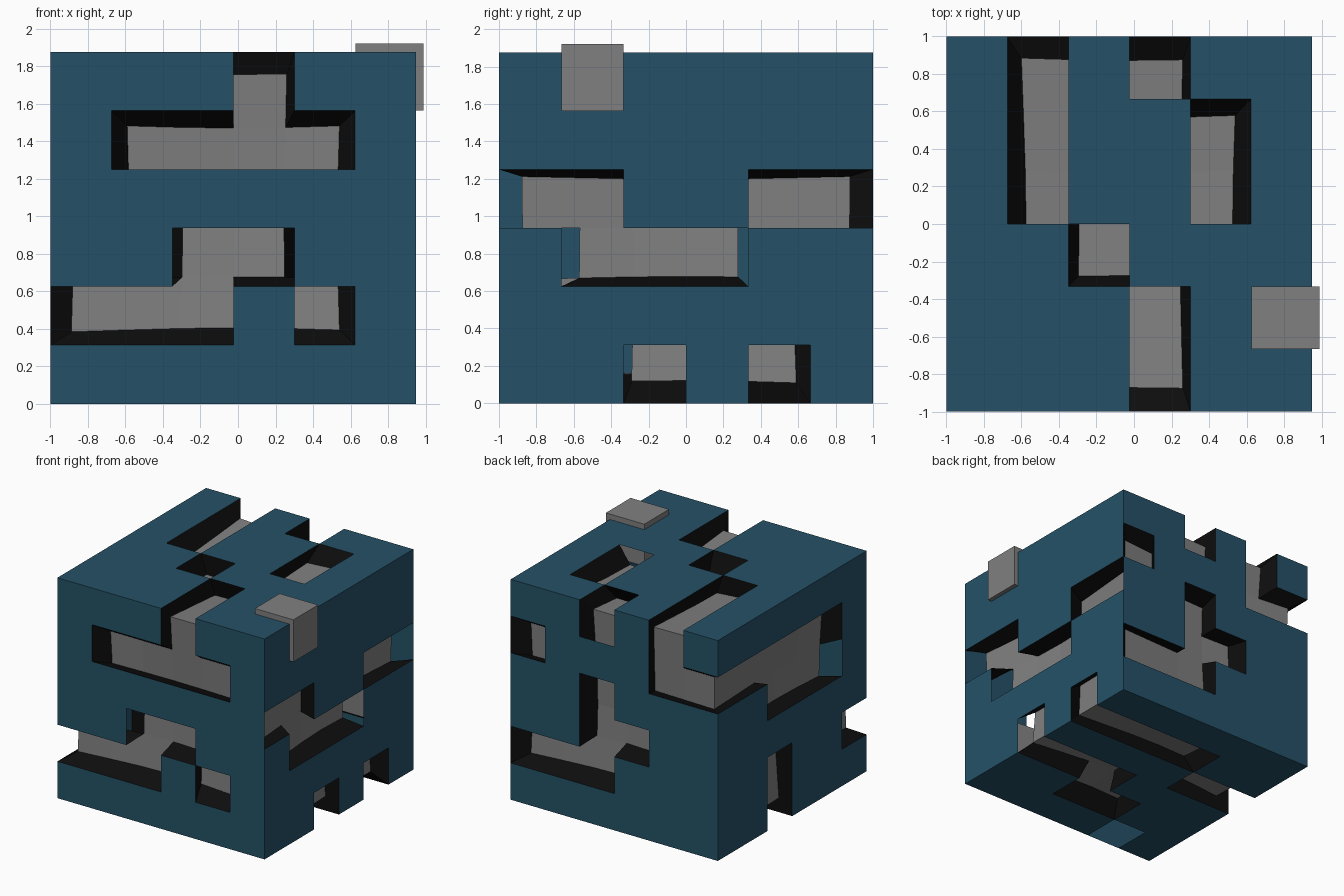
import bpy, bmesh
from mathutils import Vector

if "Cube" in bpy.data.objects:
    bpy.data.objects.remove(bpy.data.objects["Cube"])

STEP = Vector((0.325, 1 / 3, 0.3125))      # size of one of the 6 x 6 x 6 cells
ORIGIN = Vector((-1, -1, 0))
CENTRE = Vector((-0.025, 0, 0.9375))
DEPTH = 0.175                              # how far the track sinks to the centre


def material(name, rgb):
    m = bpy.data.materials.new(name)
    m.diffuse_color = (*rgb, 1)
    m.use_nodes = True
    m.node_tree.nodes["Principled BSDF"].inputs["Base Color"].default_value = m.diffuse_color
    return m


BLUE = material("deep_blue", (0.018, 0.083, 0.135))
GREY = material("mid_grey", (0.216, 0.216, 0.216))
BLACK = material("near_black", (0.004, 0.004, 0.004))

# Track cells of each face, rows from the lowest to the highest ('#' = track)
# side: (fixed axis, lattice level, row axis, column axis)
TRACK = {
    (1, 0, 2, 0): "...... ###.#. ..##.. ...... .####. ...#..",   # front
    (1, 6, 2, 0): "...... ...### ..##.. ...#.. ##...# .#.#..",   # back
    (0, 6, 2, 1): "..#.#. ...... .###.. ##..## ...... ......",   # right
    (0, 0, 2, 1): "...#.. #..#.. ...... .###.. .##### ......",   # left
    (2, 6, 1, 0): "...#.. ...#.. ..#... .#..#. .#..#. .#.#..",   # top
    (2, 0, 1, 0): ".o.... ..##.. ...### ##.... ..#### ......",   # bottom
}

# Midpoints of track borders left open into the hollow inside
OPEN = {(2, 0, 2.5), (4, 0, 2.5), (6, 1, 2.5), (6, 4, 2.5), (6, 2, 0.5),
        (6, 0, 3.5), (6, 6, 3.5), (0, 1, 3.5), (4, 1.5, 0), (4.5, 3, 6)}


def outer(p):
    return ORIGIN + Vector(p) * STEP


def inner(p):
    v = outer(p) - CENTRE
    return CENTRE + v - v.normalized() * DEPTH


def make(name, quads, mat):
    bm = bmesh.new()
    for q in quads:
        bm.faces.new([bm.verts.new(c) for c in q])
    bmesh.ops.remove_doubles(bm, verts=bm.verts, dist=1e-4)
    me = bpy.data.meshes.new(name)
    bm.to_mesh(me)
    bm.free()
    me.materials.append(mat)
    ob = bpy.data.objects.new(name, me)
    bpy.context.collection.objects.link(ob)


# Sort the surface cells into shell and track
shell, floor, edges = [], [], {}
for (axis, level, row_axis, col_axis), rows in TRACK.items():
    for r, row in enumerate(rows.split()):
        for c, mark in enumerate(row):
            quad = []
            for dr, dc in ((0, 0), (0, 1), (1, 1), (1, 0)):
                p = [0, 0, 0]
                p[axis], p[row_axis], p[col_axis] = level, r + dr, c + dc
                quad.append(tuple(p))
            # wind the cell so that it faces outwards
            a, b, d = (outer(quad[i]) for i in (0, 1, 3))
            if (b - a).cross(d - a)[axis] * (level - 3) < 0:
                quad.reverse()
            if mark == ".":
                shell.append([outer(p) for p in quad])
            elif mark == "#":
                floor.append([inner(p) for p in quad])
                for p, q in zip(quad, quad[1:] + quad[:1]):
                    edges.setdefault(frozenset((p, q)), []).append((p, q))

# Walls run from the shell down to the track along its border
walls = []
for used in edges.values():
    p, q = used[0]
    mid = tuple((s + t) / 2 for s, t in zip(p, q))
    if len(used) == 1 and mid not in OPEN:
        walls.append([outer(p), outer(q), inner(q), inner(p)])

make("outer_shell", shell, BLUE)
make("track_floor", floor, GREY)
make("track_walls", walls, BLACK)

# Raised block on the upper right corner edge
bpy.ops.mesh.primitive_cube_add(size=1, location=(0.807, -0.5, 1.742))
block = bpy.context.object
block.name = "corner_block"
block.scale = (0.362, 0.333, 0.358)
block.data.materials.append(GREY)
